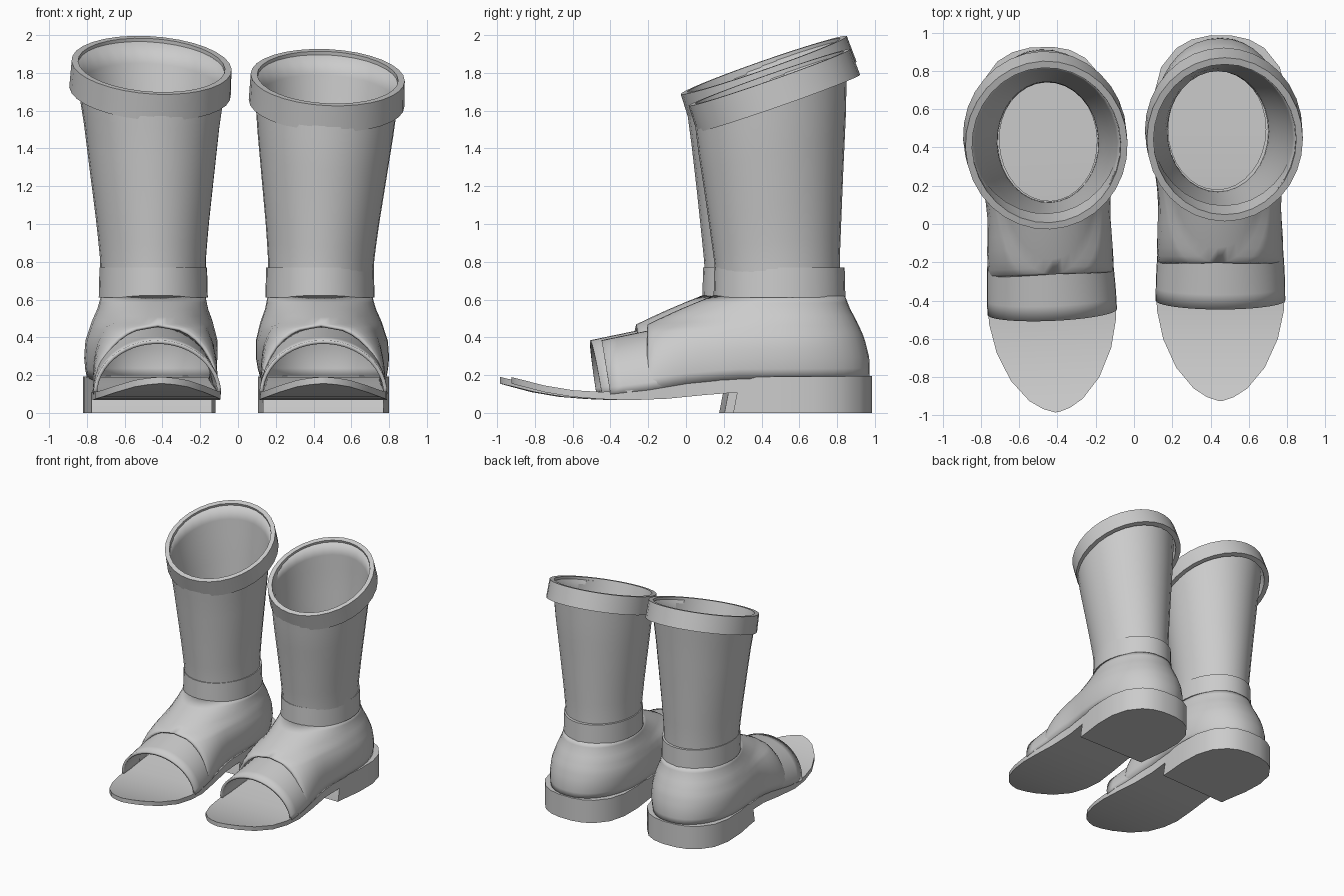
import bpy, bmesh
from math import sin, cos, pi, sqrt, radians, hypot, exp
from mathutils import Matrix, Vector

cube = bpy.data.objects.get("Cube")
if cube:
    bpy.data.objects.remove(cube)

leather = bpy.data.materials.new("grey_leather")
leather.use_nodes = True
GREY = (0.6, 0.6, 0.6, 1)
leather.diffuse_color = GREY
leather.node_tree.nodes["Principled BSDF"].inputs["Base Color"].default_value = GREY


def interp(table, t):
    """Linear lookup in (key, value) pairs with ascending keys."""
    if t <= table[0][0]:
        return table[0][1]
    for (a, va), (b, vb) in zip(table, table[1:]):
        if t <= b:
            return va + (vb - va) * (t - a) / (b - a)
    return table[-1][1]


def loft(name, rings, place, closed=True, loop=False, caps=False, thick=0):
    """Skin a list of equal-length point rings into one object."""
    bm = bmesh.new()
    rows = [[bm.verts.new(p) for p in ring] for ring in rings]
    n = len(rows[0])
    pairs = list(zip(rows, rows[1:])) + ([(rows[-1], rows[0])] if loop else [])
    for a, b in pairs:
        for i in range(n if closed else n - 1):
            j = (i + 1) % n
            bm.faces.new((a[i], a[j], b[j], b[i]))
    if caps:
        bm.faces.new(rows[0])
        bm.faces.new(rows[-1])
    bmesh.ops.remove_doubles(bm, verts=bm.verts, dist=0.0005)
    bmesh.ops.recalc_face_normals(bm, faces=bm.faces)
    bm.transform(place)
    mesh = bpy.data.meshes.new(name)
    bm.to_mesh(mesh)
    bm.free()
    mesh.materials.append(leather)
    obj = bpy.data.objects.new(name, mesh)
    bpy.context.collection.objects.link(obj)
    if thick:
        mod = obj.modifiers.new("thickness", "SOLIDIFY")
        mod.thickness = thick
        mod.offset = 0
    bpy.ops.object.select_all(action="DESELECT")
    obj.select_set(True)
    bpy.context.view_layer.objects.active = obj
    bpy.ops.object.shade_smooth_by_angle(angle=radians(35))


def ellipse(cx, cy, cz, rx, ry, slope_x=0, slope_y=0, n=32):
    """Ellipse in plan, lying on a sloping plane."""
    pts = []
    for i in range(n):
        x, y = rx * cos(2 * pi * i / n), ry * sin(2 * pi * i / n)
        pts.append(Vector((cx + x, cy + y, cz + slope_x * x + slope_y * y)))
    return pts


# sole: half width, top height and underside height along y
HALF = [(-0.925, 0.01), (-0.905, 0.07), (-0.86, 0.14), (-0.75, 0.232), (-0.6, 0.3),
        (-0.45, 0.332), (-0.3, 0.338), (-0.1, 0.32), (0.1, 0.306), (0.3, 0.322),
        (0.5, 0.347), (0.68, 0.347), (0.82, 0.31), (0.92, 0.23), (0.965, 0.15), (0.985, 0.06)]
TOP = [(-0.925, 0.19), (-0.75, 0.145), (-0.6, 0.12), (-0.4, 0.108), (-0.2, 0.13),
       (0, 0.165), (0.25, 0.19), (1, 0.195)]
UNDER = [(-0.925, 0.155), (-0.75, 0.11), (-0.6, 0.085), (-0.35, 0.065), (-0.1, 0.075),
         (0.25, 0.11), (1, 0.12)]


def slab(y, low, high):
    w = interp(HALF, y)
    return [(-w, y, low), (w, y, low), (w, y, high), (-w, y, high)]


# upper: side half width, heel line and instep line, by relative height
SIDE = [(0, 0.325), (0.2, 0.345), (0.45, 0.343), (0.7, 0.312), (0.85, 0.285), (1, 0.27)]
BACK = [(0, 0.965), (0.25, 0.962), (0.5, 0.935), (0.7, 0.895), (0.85, 0.86), (1, 0.835)]
VAMP = 0.69
ROWS = [0, 0.12, 0.25, 0.36, 0.46, 0.54, 0.6, 0.645, VAMP, 0.76, 0.84, 0.92, 1]


def upper_row(s, ankle):
    mouth = 0.32 * sqrt(max(0, 1 - (s / VAMP) ** 2))
    front = -0.2 + 0.35 * max(0, s - VAMP) / (1 - VAMP)
    side, back = interp(SIDE, s), interp(BACK, s)
    half = []
    for i in range(11):
        u = pi / 2 * i / 10
        half.append((mouth + (side - mouth) * sin(u), 0.5 - (0.5 - front) * cos(u)))
    for i in range(1, 11):
        v = pi / 2 * i / 10
        half.append((side * max(0, cos(v)) ** 0.9, 0.5 + (back - 0.5) * sin(v)))
    outline = half + [(-x, y) for x, y in reversed(half[:-1])]
    pts = []
    for x, y in outline:
        low = interp(TOP, y) - 0.01
        waist = 1 - 0.07 * exp(-((y - 0.12) / 0.18) ** 2)
        pts.append((x * waist + ankle * s, y, low + s * (0.615 - low)))
    return pts


def band_arch(t):
    """One arch of the toe band, t from mouth (0) to under the instep (1)."""
    pts = []
    for i in range(25):
        a = pi * i / 24
        y = -0.4 + 0.34 * t - 0.045 * (1 - t) * sin(a)
        low = interp(TOP, y) - 0.01
        width = 0.329 - 0.018 * t * t
        pts.append((width * cos(a), y, low + (0.375 + 0.08 * t - low) * sin(a)))
    return pts


SLOPE_X, SLOPE_Y = -0.045, 0.35


def boot(side, x, y, turn, ankle, lean, collar_y, collar_z, collar_rx, collar_ry):
    place = Matrix.Translation((x, y, 0)) @ Matrix.Rotation(radians(turn), 4, "Z")
    stations = [k for k, _ in HALF]

    loft(side + "_sole", [slab(k, interp(UNDER, k), interp(TOP, k)) for k in stations],
         place, caps=True)

    # heel block, its front face leaning slightly back
    heel = [slab(k, 0, 0.19) for k in [0.26] + [k for k in stations if k > 0.27]]
    heel[0] = [(px, 0.25 if pz == 0 else 0.275, min(pz, 0.13)) for px, py, pz in heel[0]]
    loft(side + "_heel", heel, place, caps=True)

    loft(side + "_upper", [upper_row(s, ankle) for s in ROWS], place,
         closed=False, thick=0.016)
    loft(side + "_toe_band", [band_arch(i / 5) for i in range(6)], place,
         closed=False, thick=0.02)

    # ankle strap: closed rectangular section
    strap = []
    for z, grow in ((0.61, -0.03), (0.61, 0.004), (0.77, 0), (0.77, -0.03)):
        strap.append(ellipse(ankle, 0.495, z, 0.285 + grow, 0.345 + grow))
    loft(side + "_ankle_strap", strap, place, loop=True)

    # shaft widens and tilts up into the collar
    flare_x = [(0, 0.268), (0.15, 0.272), (0.3, 0.288), (0.5, 0.316), (0.75, 0.351),
               (1, collar_rx - 0.028)]
    flare_y = [(0, 0.318), (0.15, 0.323), (0.3, 0.337), (0.5, 0.356), (0.75, 0.382),
               (1, collar_ry - 0.028)]
    shaft = []
    for i in range(13):
        t = i / 12
        shaft.append(ellipse(ankle + (lean - ankle) * t, 0.49 + (collar_y - 0.51) * t,
                             0.63 + (collar_z - 0.585) * t,
                             interp(flare_x, t), interp(flare_y, t), SLOPE_X * t, SLOPE_Y * t))
    loft(side + "_shaft", shaft, place, thick=0.016)

    # collar: closed section swept round the tilted top
    normal = Vector((-SLOPE_X, -SLOPE_Y, 1)) / hypot(SLOPE_X, SLOPE_Y, 1)
    collar = []
    for h, grow in ((-0.075, -0.035), (-0.075, 0.004), (0.07, 0), (0.07, -0.035)):
        ring = ellipse(lean, collar_y, collar_z, collar_rx + grow, collar_ry + grow,
                       SLOPE_X, SLOPE_Y)
        collar.append([p + normal * h for p in ring])
    loft(side + "_collar", collar, place, loop=True)


boot("left", 0.452, 0, 0, -0.018, 0.02, 0.465, 1.71, 0.408, 0.428)
boot("right", -0.445, -0.06, 2.5, 0.018, 0.005, 0.495, 1.775, 0.424, 0.44)
